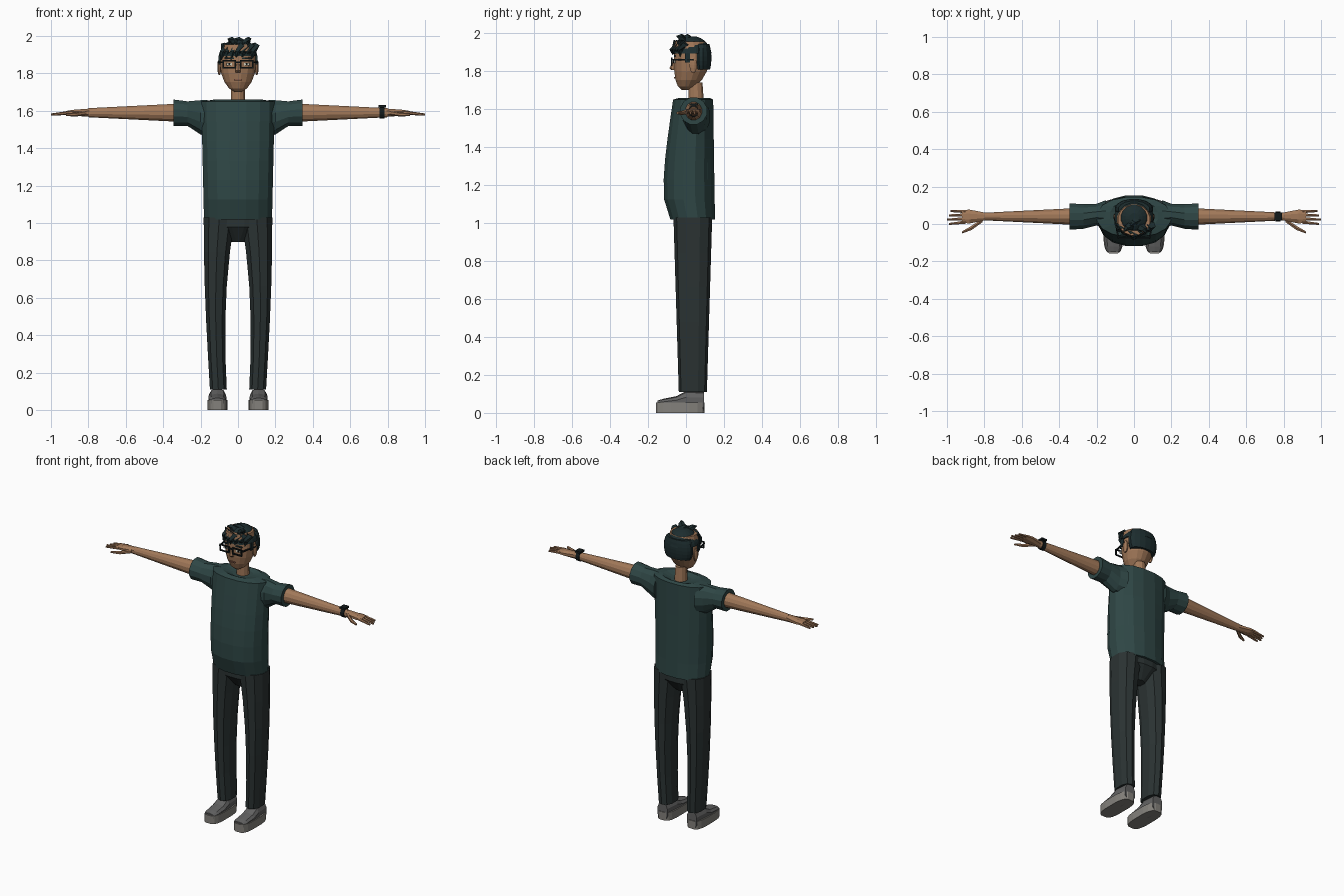
import bpy, bmesh, math
from mathutils import Vector, Matrix

cube = bpy.data.objects.get("Cube")
if cube:
    bpy.data.objects.remove(cube, do_unlink=True)


def material(name, *rgb):
    mat = bpy.data.materials.new(name)
    mat.use_nodes = True
    mat.diffuse_color = (*rgb, 1)
    shader = next(node for node in mat.node_tree.nodes if node.type == 'BSDF_PRINCIPLED')
    shader.inputs["Base Color"].default_value = (*rgb, 1)
    return mat


SKIN = material("skin", .36, .19, .1)
SHIRT = material("dark teal shirt", .028, .062, .06)
TROUSERS = material("charcoal trousers", .024, .033, .033)
HAIR = material("dark hair", .012, .026, .028)
BLACK = material("black plastic", .006, .01, .011)
UPPER = material("grey shoe", .12, .12, .12)
SOLE = material("light grey sole", .23, .22, .2)
WHITE = material("eye white", .6, .6, .5)
LIPS = material("lips", .25, .11, .07)


def finish(name, bm, mat, mirror):
    bmesh.ops.recalc_face_normals(bm, faces=bm.faces)
    mesh = bpy.data.meshes.new(name)
    bm.to_mesh(mesh)
    bm.free()
    mesh.materials.append(mat)
    part = bpy.data.objects.new(name, mesh)
    bpy.context.collection.objects.link(part)
    if mirror:
        part.modifiers.new("Mirror", 'MIRROR').use_mirror_merge = False


def skin_loops(bm, loops):
    """Join equal vertex loops into a closed skin."""
    for lower, upper in zip(loops, loops[1:]):
        for i in range(len(lower)):
            bm.faces.new((lower[i - 1], lower[i], upper[i], upper[i - 1]))
    bm.faces.new(loops[0])
    bm.faces.new(loops[-1])


def loft(name, mat, axis, *rings, sides=12, power=1, mirror=False):
    """Skin rings, each a centre and two radii, square to one axis."""
    bm = bmesh.new()
    loops = []
    for centre, (wide, deep) in rings:
        loop = []
        for i in range(sides):
            angle = math.tau * (i + .5) / sides
            c, s = math.cos(angle), math.sin(angle)
            a = wide * math.copysign(abs(c) ** power, c)
            b = deep * math.copysign(abs(s) ** power, s)
            offset = {'x': (0, a, b), 'y': (a, 0, b), 'z': (a, b, 0)}[axis]
            loop.append(bm.verts.new(Vector(centre) + Vector(offset)))
        loops.append(loop)
    skin_loops(bm, loops)
    finish(name, bm, mat, mirror)


def dome(name, mat, centre, radii, low, high, lean=0, sides=16, mirror=False):
    """Slice of an ellipsoid between two relative heights, its ends leaning along y."""
    x, y, z = centre
    wide, deep, tall = radii
    start, end = math.asin(low), math.asin(high)
    rings = []
    for i in range(7):
        angle = start + (end - start) * i / 6
        height, spread = math.sin(angle), math.cos(angle)
        rings.append(((x, y + lean * height ** 2, z + tall * height),
                      (wide * spread, deep * spread)))
    loft(name, mat, 'z', *rings, sides=sides, mirror=mirror)


def box(name, mat, centre, size, turn=0, mirror=False):
    bm = bmesh.new()
    bmesh.ops.create_cube(bm, size=1)
    place = Matrix.Translation(centre) @ Matrix.Rotation(math.radians(turn), 4, 'Z')
    bm.transform(place @ Matrix.Diagonal((*size, 1)))
    finish(name, bm, mat, mirror)


def lock(name, root, middle, tip):
    """Hair lock tapering from root to tip."""
    bm = bmesh.new()
    loops = []
    for point, onward, radius in ((root, middle, .025), (middle, tip, .017), (tip, tip, .002)):
        direction = Vector(onward) - Vector(point if onward != point else middle)
        turn = direction.to_track_quat('Z', 'Y')
        loops.append([bm.verts.new(Vector(point) + turn @ Vector(
            (radius * math.cos(math.tau * i / 5), radius * math.sin(math.tau * i / 5), 0)))
            for i in range(5)])
    skin_loops(bm, loops)
    finish(name, bm, HAIR, False)


# Shirt with a rounded belly, closed towards the collar
rings = []
for i in range(7):
    t = i / 6
    front = -.085 + .015 * t - .04 * math.sin(math.pi * t ** .6)
    back = .155 - .01 * t
    rings.append(((0, (front + back) / 2, 1.02 + .63 * t),
                  (.185 + .015 * t, (back - front) / 2)))
rings += [((0, .045, 1.66), (.13, .08)), ((0, .05, 1.645), (.065, .055))]
loft("shirt_body", SHIRT, 'z', *rings, sides=16, power=.9)
loft("sleeve", SHIRT, 'x', ((.15, .05, 1.56), (.08, .1)), ((.2, .05, 1.565), (.06, .095)),
     ((.27, .04, 1.585), (.068, .068)), ((.345, .04, 1.59), (.073, .073)), mirror=True)
box("shirt_patch", SHIRT, (.15, .09, 1.29), (.012, .05, .12), turn=40)

# Arms and hands
ARM_Y, ARM_Z, HAND_Z = .04, 1.59, 1.58
loft("arm", SKIN, 'x', ((.32, ARM_Y, ARM_Z), (.046, .05)),
     ((.8, ARM_Y, ARM_Z), (.021, .025)), mirror=True)
loft("palm", SKIN, 'x', ((.79, ARM_Y, ARM_Z), (.021, .024)),
     ((.88, ARM_Y, ARM_Z), (.04, .017)), ((.92, ARM_Y, ARM_Z), (.037, .01)),
     sides=8, mirror=True)
for i, finger in enumerate(("index", "middle", "ring", "little")):
    reach = 1 - .01 * abs(i - 1)
    loft(finger + "_finger", SKIN, 'x', ((.9, .01 + .019 * i, ARM_Z), (.01, .01)),
         ((reach, .023 * i, HAND_Z), (.006, .006)), sides=6, mirror=True)
loft("thumb", SKIN, 'x', ((.81, .02, ARM_Z), (.012, .013)),
     ((.87, -.022, HAND_Z), (.013, .011)), ((.92, -.045, HAND_Z), (.006, .007)),
     sides=6, mirror=True)

# Wristwatch on the left arm
WATCH_X = .77
loft("watch_strap", BLACK, 'x', *[((WATCH_X + side, ARM_Y, ARM_Z), (.027, .032))
                                  for side in (-.013, .013)])
box("watch_face", BLACK, (WATCH_X, ARM_Y, 1.625), (.04, .044, .012))

# Trousers
loft("hips", TROUSERS, 'z', ((0, .04, .9), (.04, .04)), ((0, .04, .98), (.175, .1)),
     ((0, .04, 1.04), (.178, .1)), sides=16)
rings = []
for i in range(6):
    t = i / 5
    outer = .152 + .035 * math.sin(math.pi / 2 * t)
    width = .047 + .04 * t ** 2
    rings.append(((outer - width, .036, .11 + .92 * t), (width, .074 + .028 * t)))
loft("trouser_leg", TROUSERS, 'z', *rings, sides=10, power=.85, mirror=True)

# Shoes
SHOE_X = .11
loft("shoe_sole", SOLE, 'z', *[((SHOE_X, -.03, z), (.054, .13)) for z in (0, .055)],
     sides=16, power=.6, mirror=True)
loft("shoe_upper", UPPER, 'y', ((SHOE_X, -.15, .045), (.035, .02)),
     ((SHOE_X, -.12, .046), (.047, .028)), ((SHOE_X, -.05, .05), (.05, .038)),
     ((SHOE_X, 0, .057), (.047, .058)), ((SHOE_X, .095, .057), (.038, .056)),
     sides=10, power=.7, mirror=True)

# Head
EYE_Z = 1.85
loft("neck", SKIN, 'z', ((0, .055, 1.62), (.042, .042)), ((0, .05, 1.74), (.036, .038)))
dome("head", SKIN, (0, .03, 1.87), (.1, .096, .172), -.98, .5, lean=-.035)
dome("ear", SKIN, (.1, .038, 1.832), (.011, .021, .044), -.9, .9, sides=8, mirror=True)
loft("nose", SKIN, 'z', ((0, -.065, 1.805), (.015, .01)), ((0, -.07, 1.815), (.017, .018)),
     ((0, -.06, EYE_Z), (.008, .01)), sides=6)
box("mouth", LIPS, (0, -.06, 1.765), (.042, .009, .008))

# Hair
dome("hair_crown", HAIR, (0, .033, 1.87), (.108, .106, .115), .2, .97)
dome("hair_back", HAIR, (0, .08, 1.87), (.105, .055, .12), -.5, .6)
box("sideburn", HAIR, (.098, .008, 1.872), (.01, .026, .05), mirror=True)
for i in range(-3, 4):
    x = .027 * i
    y = abs(x) / 2 - .07
    lock("fringe_lock", (x + .012, y + .025, 1.95), (x, y, 1.915),
         (x - .01, y, 1.886 - .014 * (i % 2)))
for x, y, sweep in ((-.02, -.01, -.035), (.02, .02, -.04), (.04, -.02, .03)):
    lock("crown_lock", (x, y, 1.96), (x + sweep / 2, y - .01, 1.98),
         (x + sweep, y - .03, 1.985))

# Eyes and glasses
EYE_X, RIM_Y, BAR = .047, -.076, .008
box("eye", WHITE, (EYE_X, -.06, EYE_Z), (.03, .009, .013), mirror=True)
box("pupil", BLACK, (EYE_X, -.064, EYE_Z), (.01, .007, .012), mirror=True)
box("eyebrow", HAIR, (EYE_X, -.06, EYE_Z + .03), (.05, .009, BAR), mirror=True)
for side in (-1, 1):
    box("glasses_bar", BLACK, (EYE_X, RIM_Y, EYE_Z + .019 * side), (.07, BAR, BAR), mirror=True)
    box("glasses_side", BLACK, (EYE_X + .033 * side, RIM_Y, EYE_Z), (BAR, BAR, .042), mirror=True)
box("glasses_bridge", BLACK, (0, RIM_Y, EYE_Z + .01), (.03, BAR, BAR))
box("glasses_temple", BLACK, (.094, -.02, EYE_Z + .01), (BAR, .12, BAR), turn=-11, mirror=True)
